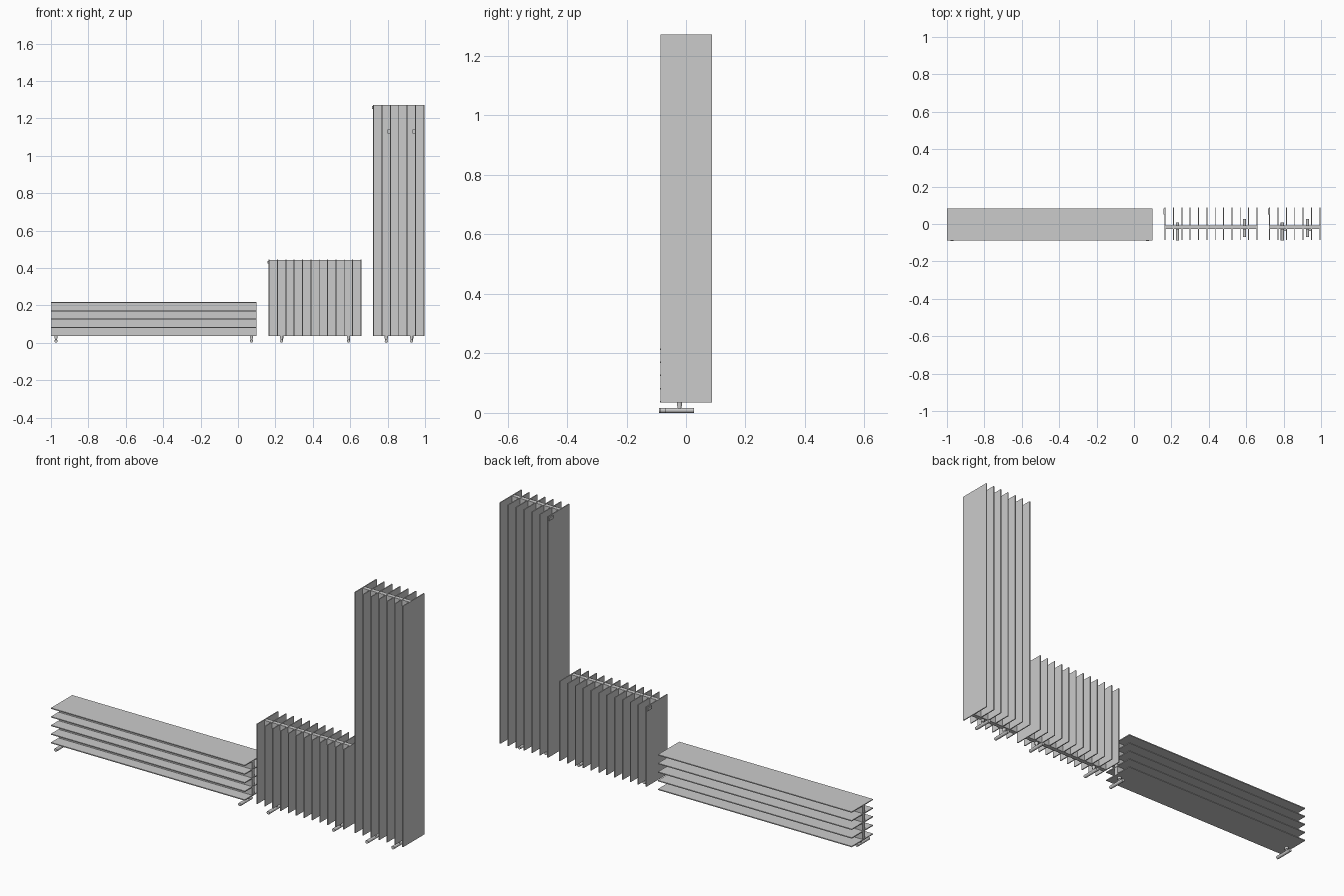
import bpy
from math import pi

if "Cube" in bpy.data.objects:
    bpy.data.objects.remove(bpy.data.objects["Cube"])


def box(name, x0, x1, y0, y1, z0, z1):
    bpy.ops.mesh.primitive_cube_add(size=1, location=((x0+x1)/2, (y0+y1)/2, (z0+z1)/2))
    o = bpy.context.object
    o.name = name
    o.scale = (x1-x0, y1-y0, z1-z0)
    bpy.ops.object.transform_apply(location=False, rotation=False, scale=True)
    return o


def rod(name, loc, radius, length, rot=(0, 0, 0)):
    bpy.ops.mesh.primitive_cylinder_add(vertices=20, radius=radius, depth=length,
                                        location=loc, rotation=rot)
    o = bpy.context.object
    o.name = name
    bpy.ops.object.shade_smooth_by_angle()
    return o


T = 0.005              # fin thickness
PY = (-0.028, -0.007)  # depth range of the flat core
BASE = 0.035


def foot(name, x, y0, y1):
    # round connection pipe lying on the floor, with a stem up to the core
    rod(name + "_pipe", (x, (y0+y1)/2, 0.0085), 0.0085, y1-y0, (pi/2, 0, 0))
    rod(name + "_stem", (x, -0.022, 0.0235), 0.0065, 0.027)
    rod(name + "_collar", (x, -0.022, 0.029), 0.009, 0.012)


# low radiator with horizontal fins
box("low_core", -0.998, 0.098, *PY, BASE, 0.215)
for i in range(5):
    z = BASE + i*(0.217-BASE-T)/4
    box(f"low_fin_{i+1}", -1.0, 0.1, -0.088, 0.084, z, z+T)
for i, x in enumerate((-0.973, 0.072)):
    foot(f"low_foot_{i+1}", x, -0.09, 0.005)


# radiators with upright fins
def upright(name, x0, x1, top, count, feet):
    box(name + "_core", x0+0.001, x1-0.001, *PY, BASE, top-0.002)
    for i in range(count):
        x = x0 + i*(x1-x0-T)/(count-1)
        box(f"{name}_fin_{i+1}", x, x+T, -0.085, 0.087, BASE, top)
    foot(name + "_foot_left", feet[0], -0.088, 0.008)
    foot(name + "_foot_right", feet[1], -0.07, 0.027)
    # small vent plate on the left end fin
    box(name + "_vent", x0-0.005, x0+0.001, 0.05, 0.082, top-0.022, top-0.007)


upright("middle", 0.164, 0.66, 0.445, 12, (0.233, 0.591))
upright("tall", 0.722, 0.997, 1.272, 7, (0.793, 0.928))

# wall fixings on the tall radiator
for i, x in enumerate((0.807, 0.942)):
    box(f"tall_fixing_{i+1}", x-0.008, x+0.008, -0.037, PY[0]+0.002, 1.12, 1.14)
